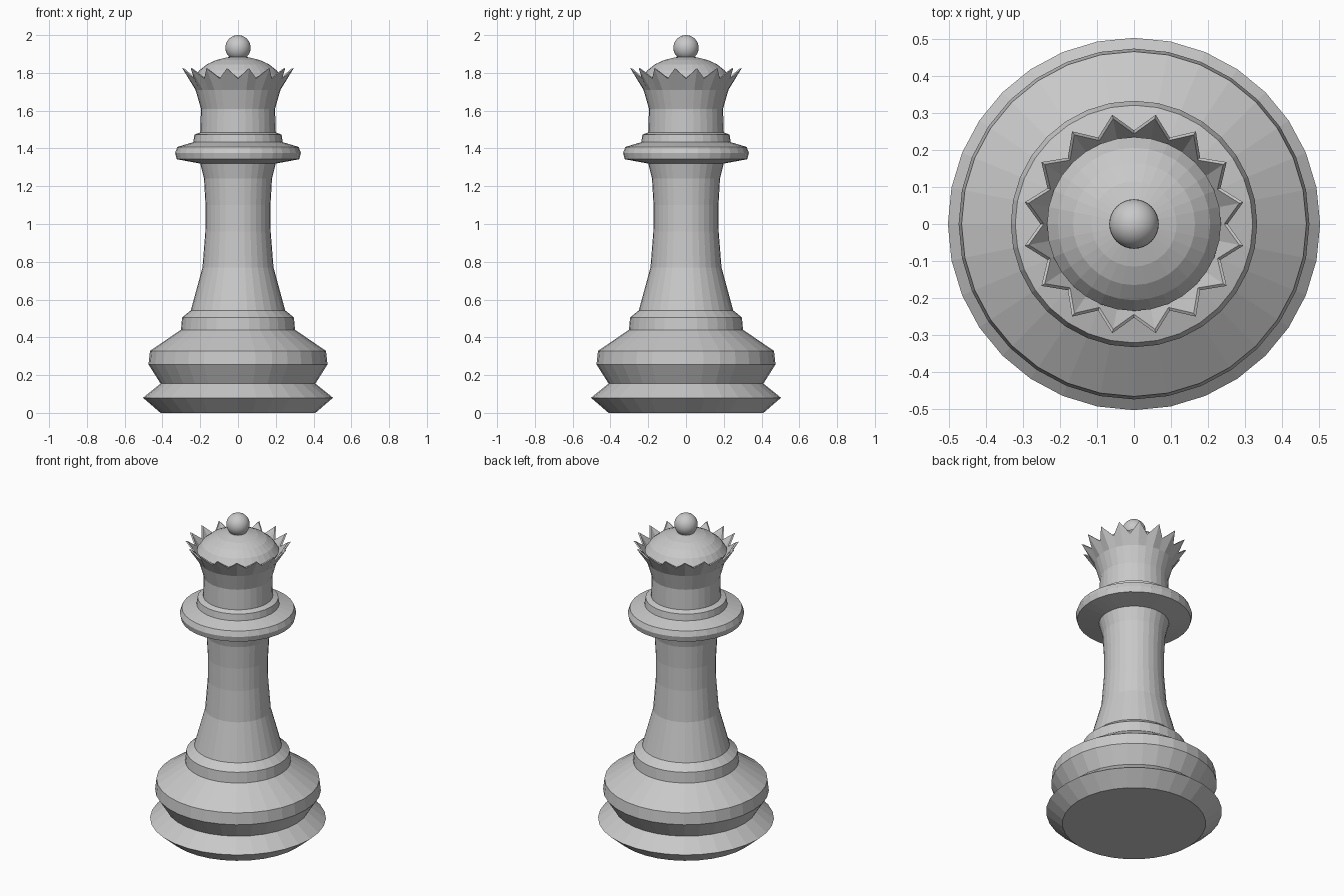
import bpy, bmesh, math

if "Cube" in bpy.data.objects:
    bpy.data.objects.remove(bpy.data.objects["Cube"])

N = 32
grey = bpy.data.materials.new("stone grey")
grey.diffuse_color = (0.58, 0.58, 0.58, 1)
grey.use_nodes = True
grey.node_tree.nodes["Principled BSDF"].inputs["Base Color"].default_value = grey.diffuse_color


def finish(name, bm, smooth=False):
    bmesh.ops.recalc_face_normals(bm, faces=bm.faces[:])
    me = bpy.data.meshes.new(name)
    for f in bm.faces:
        f.smooth = smooth
    bm.to_mesh(me)
    bm.free()
    me.materials.append(grey)
    ob = bpy.data.objects.new(name, me)
    bpy.context.collection.objects.link(ob)
    return ob


def lathe(name, profile):
    """Each profile point is (r, z) or (r_even, z_even, r_odd, z_odd)."""
    bm = bmesh.new()
    rings = []
    for p in profile:
        ring = []
        for i in range(N):
            r, z = p[2:] if (len(p) == 4 and i % 2) else p[:2]
            a = 2 * math.pi * i / N
            ring.append(bm.verts.new((r * math.cos(a), r * math.sin(a), z)))
        rings.append(ring)
    for lo, hi in zip(rings, rings[1:]):
        for i in range(N):
            j = (i + 1) % N
            bm.faces.new((lo[i], lo[j], hi[j], hi[i]))
    bm.faces.new(rings[0][::-1])
    bm.faces.new(rings[-1])
    return finish(name, bm)


# Stepped base
lathe("base", [(0.41, 0), (0.503, 0.08), (0.41, 0.155), (0.474, 0.257),
               (0.466, 0.328), (0.302, 0.44), (0.296, 0.505), (0.25, 0.543)])

# Waisted shaft
lathe("shaft", [(0.25, 0.543), (0.188, 0.77), (0.173, 0.96), (0.172, 1.1),
                (0.18, 1.24), (0.2, 1.32)])

# Collar rings
lathe("collar", [(0.2, 1.32), (0.325, 1.343), (0.333, 1.376), (0.321, 1.408),
                 (0.237, 1.433), (0.231, 1.473), (0.2, 1.485)])

# Flared crown with sixteen teeth and a thin rim
lathe("crown", [(0.2, 1.485), (0.196, 1.61), (0.225, 1.71),
                (0.253, 1.77, 0.301, 1.825), (0.244, 1.772, 0.29, 1.824),
                (0.215, 1.715)])

# Domed cap inside the crown
lathe("cap", [(0.2, 1.7), (0.235, 1.77), (0.206, 1.812), (0.165, 1.845),
              (0.115, 1.868), (0.06, 1.882), (0.02, 1.886)])

# Ball finial
bm = bmesh.new()
bmesh.ops.create_uvsphere(bm, u_segments=32, v_segments=16, radius=0.067)
bmesh.ops.translate(bm, verts=bm.verts[:], vec=(0, 0, 1.933))
finish("ball_finial", bm, smooth=True)
